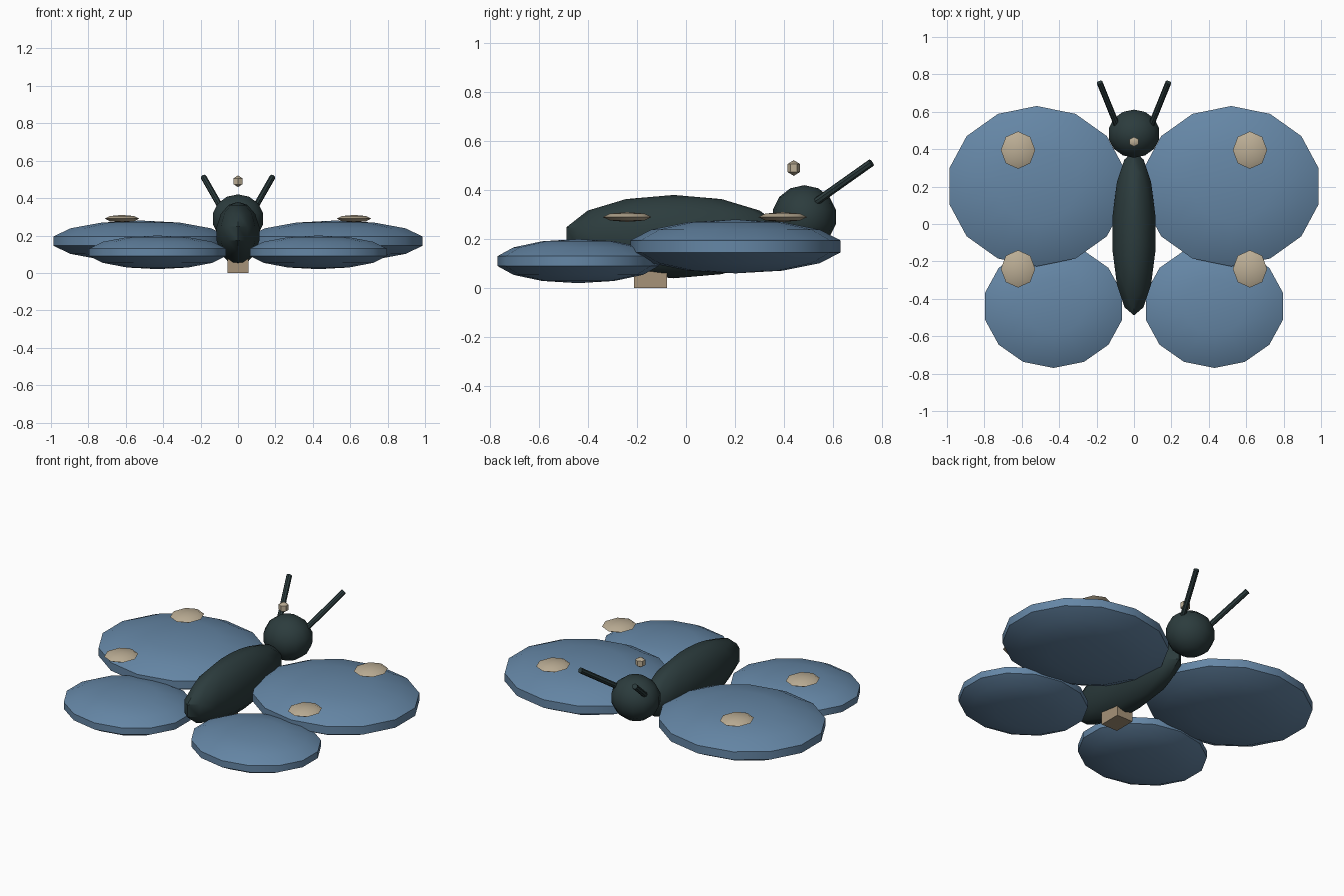
import bpy, math
from mathutils import Vector

if "Cube" in bpy.data.objects:
    bpy.data.objects.remove(bpy.data.objects["Cube"])


def material(name, rgb):
    m = bpy.data.materials.new(name)
    m.diffuse_color = (*rgb, 1)
    m.use_nodes = True
    m.node_tree.nodes["Principled BSDF"].inputs["Base Color"].default_value = m.diffuse_color
    return m


BLUE = material("wing_blue", (0.13, 0.24, 0.38))
DARK = material("body_dark", (0.025, 0.045, 0.047))
CREAM = material("spot_cream", (0.50, 0.42, 0.30))
TAN = material("mount_tan", (0.38, 0.29, 0.19))


def finish(name, mat, smooth=True):
    ob = bpy.context.object
    ob.name = name
    ob.data.materials.append(mat)
    bpy.ops.object.transform_apply(location=False, rotation=True, scale=True)
    if smooth:
        bpy.ops.object.shade_smooth_by_angle(angle=math.radians(35))
    return ob


def ellipsoid(name, loc, radii, mat, sides=14):
    bpy.ops.mesh.primitive_uv_sphere_add(
        segments=sides, ring_count=sides // 2, radius=1, location=loc)
    bpy.context.object.scale = radii
    return finish(name, mat)


def rod(name, a, b, radius, mat, sides=8):
    a, b = Vector(a), Vector(b)
    d = b - a
    bpy.ops.mesh.primitive_cylinder_add(
        vertices=sides, radius=radius, depth=d.length, location=(a + b) / 2,
        rotation=d.to_track_quat('Z', 'Y').to_euler())
    return finish(name, mat)


# Body and head
ellipsoid("body", (0, -0.05, 0.21), (0.12, 0.45, 0.17), DARK)
ellipsoid("head", (0, 0.483, 0.29), (0.142, 0.132, 0.13), DARK)

# Wings, spots and antennae on both sides
for s, side in ((1, "right"), (-1, "left")):
    ellipsoid(f"front_wing_{side}", (0.52 * s, 0.202, 0.17),
              (0.492, 0.44, 0.11), BLUE)
    ellipsoid(f"hind_wing_{side}", (0.43 * s, -0.44, 0.11),
              (0.385, 0.338, 0.09), BLUE)
    for y, label in ((0.395, "front"), (-0.24, "rear")):
        ellipsoid(f"{label}_spot_{side}", (0.62 * s, y, 0.29),
                  (0.092, 0.10, 0.02), CREAM, 8)
    rod(f"antenna_{side}", (0.08 * s, 0.50, 0.33),
        (0.184 * s, 0.757, 0.512), 0.016, DARK)

# Small bead above the head
ellipsoid("bead", (0, 0.44, 0.49), (0.032, 0.03, 0.032), CREAM, 6)

# Mounting block under the body
bpy.ops.mesh.primitive_cube_add(size=1, location=(0, -0.145, 0.04))
bpy.context.object.scale = (0.11, 0.134, 0.08)
finish("mount_block", TAN, smooth=False)
